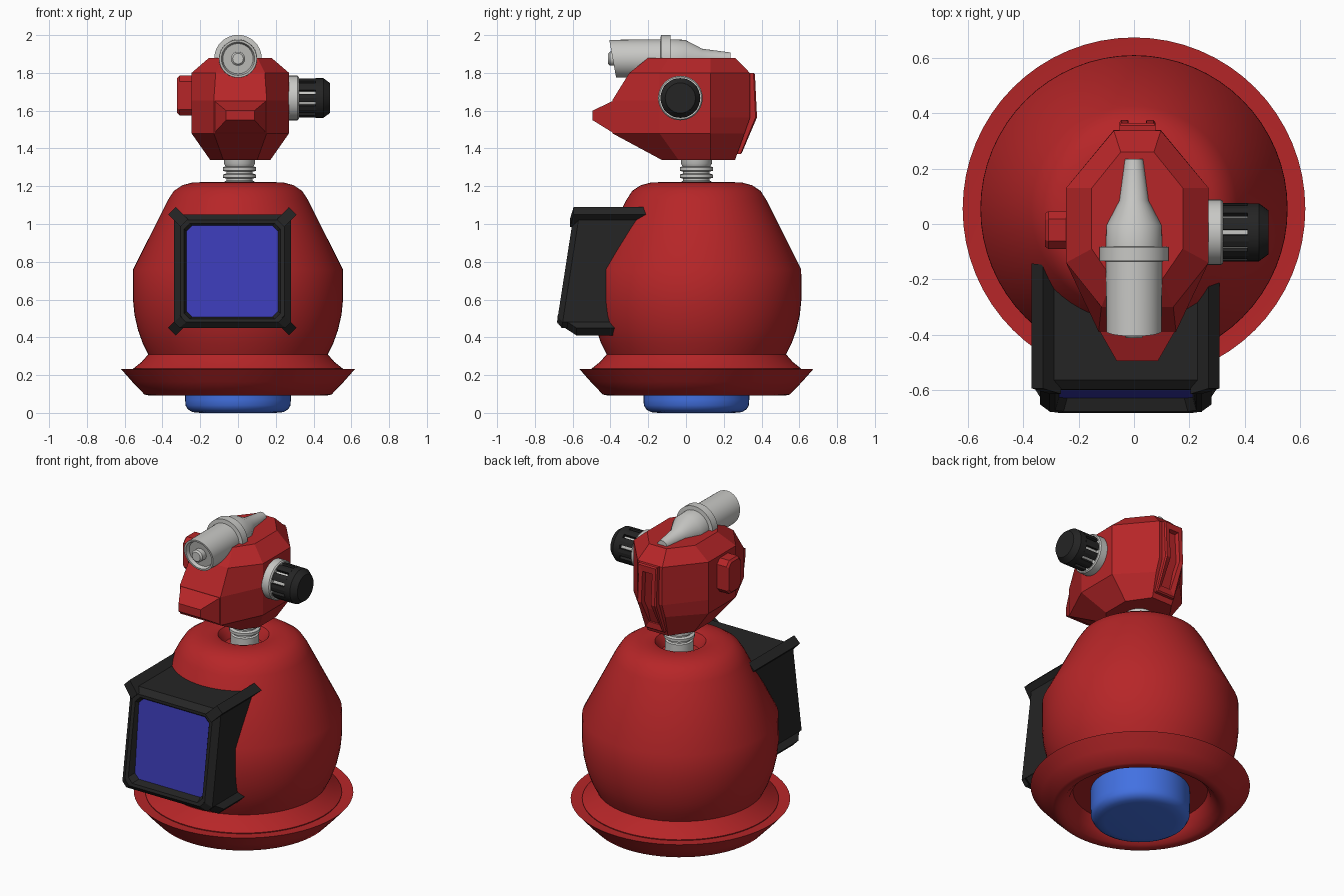
import bpy, bmesh, math
from mathutils import Vector

if "Cube" in bpy.data.objects:
    bpy.data.objects.remove(bpy.data.objects["Cube"])


def material(name, rgb):
    m = bpy.data.materials.new(name)
    m.diffuse_color = (*rgb, 1)
    m.use_nodes = True
    m.node_tree.nodes["Principled BSDF"].inputs["Base Color"].default_value = m.diffuse_color
    return m


RED = material("red paint", (0.47, 0.019, 0.021))
BLACK = material("black plastic", (0.018, 0.018, 0.018))
GREY = material("light grey metal", (0.58, 0.58, 0.56))
SCREEN = material("screen blue", (0.045, 0.045, 0.48))
BLUE = material("bright blue", (0.055, 0.165, 0.76))


def loft(name, rings, mats, smooth=None, end_mat=0):
    """Skin a list of equal-length rings and cap both ends."""
    bm = bmesh.new()
    vs = [[bm.verts.new(p) for p in ring] for ring in rings]
    n = len(rings[0])
    for a, b in zip(vs, vs[1:]):
        for i in range(n):
            j = (i + 1) % n
            bm.faces.new((a[i], a[j], b[j], b[i]))
    bm.faces.new(vs[0])
    bm.faces.new(vs[-1]).material_index = end_mat
    bmesh.ops.recalc_face_normals(bm, faces=bm.faces)
    me = bpy.data.meshes.new(name)
    bm.to_mesh(me)
    bm.free()
    ob = bpy.data.objects.new(name, me)
    bpy.context.collection.objects.link(ob)
    for m in mats:
        me.materials.append(m)
    if smooth:
        bpy.ops.object.select_all(action='DESELECT')
        ob.select_set(True)
        bpy.context.view_layer.objects.active = ob
        bpy.ops.object.shade_smooth_by_angle(angle=math.radians(smooth))
    return ob


def lathe(name, profile, center, mat, axis='Z', n=48, smooth=35):
    """Revolve (radius, distance) points around an axis through center."""
    c = Vector(center)
    rings = []
    for r, h in profile:
        ring = []
        for i in range(n):
            a = math.tau * i / n
            u, v = r * math.cos(a), r * math.sin(a)
            p = {'X': (h, u, v), 'Y': (u, h, v), 'Z': (u, v, h)}[axis]
            ring.append(c + Vector(p))
        rings.append(ring)
    return loft(name, rings, [mat], smooth)


# Body, skirt, base and neck share one vertical axis
AXIS = (0, 0.055, 0)
lathe("body", [(0.11, 1.15), (0.125, 1.185), (0.145, 1.215), (0.17, 1.222), (0.24, 1.22),
               (0.295, 1.205), (0.34, 1.175), (0.372, 1.125), (0.555, 0.76), (0.556, 0.6),
               (0.548, 0.52), (0.53, 0.44), (0.505, 0.37), (0.475, 0.31), (0.51, 0.27),
               (0.555, 0.234), (0.55, 0.21)], AXIS, RED, n=64)
lathe("skirt", [(0.555, 0.228), (0.62, 0.233), (0.56, 0.165), (0.495, 0.097), (0.47, 0.092),
                (0.44, 0.1), (0.40, 0.14), (0.38, 0.2)], AXIS, RED, n=64, smooth=50)
lathe("base_drum", [(0.2, 0), (0.24, 0.004), (0.265, 0.018), (0.278, 0.04), (0.28, 0.07),
                    (0.28, 0.21)], AXIS, BLUE)
lathe("neck", [(0.08, 1.14), (0.08, 1.225), (0.07, 1.23), (0.07, 1.24), (0.088, 1.245),
               (0.088, 1.262), (0.07, 1.267), (0.07, 1.277), (0.088, 1.282), (0.088, 1.3),
               (0.074, 1.305), (0.082, 1.32), (0.082, 1.36)], (0.008, 0.055, 0), GREY, n=32)

# Faceted head: eight-sided rings (z, front x, front y, side x, side y front/back, back x, back y)
HX = 0.012


def head_ring(z, xf, yf, xs, y0, y1, xb, yb):
    half = [(xf, yf), (xs, y0), (xs, y1), (xb, yb)]
    return [(HX + x, y, z) for x, y in half] + [(HX - x, y, z) for x, y in reversed(half)]


loft("head", [head_ring(*r) for r in (
    (1.34, 0.09, -0.13, 0.16, -0.04, 0.13, 0.07, 0.26),
    (1.48, 0.14, -0.39, 0.258, -0.14, 0.13, 0.085, 0.31),
    (1.565, 0.14, -0.39, 0.258, -0.14, 0.13, 0.085, 0.34),
    (1.655, 0.14, -0.39, 0.258, -0.14, 0.13, 0.085, 0.34),
    (1.80, 0.13, -0.3, 0.258, -0.14, 0.13, 0.085, 0.338),
    (1.88, 0.09, -0.2, 0.165, -0.09, 0.13, 0.06, 0.26))], [RED])


def snout_ring(y, x, xt, z0, z1):
    return [(HX - x, y, z0), (HX + x, y, z0), (HX + xt, y, z1), (HX - xt, y, z1)]


loft("snout", [snout_ring(-0.36, 0.135, 0.135, 1.485, 1.652),
               snout_ring(-0.39, 0.135, 0.135, 1.485, 1.65),
               snout_ring(-0.495, 0.075, 0.075, 1.55, 1.6)], [RED])

# Slotted strip on the back of the head
strip = [(1.80, 0.30, 0.365), (1.565, 0.30, 0.376), (1.37, 0.23, 0.296)]


def strip_outline(w, trim, depth, back=False):
    pts = [(z + t, yi if back else yo - depth)
           for (z, yi, yo), t in zip(strip, (-trim, 0, trim))]
    return ([(HX - w, y, z) for z, y in pts] + [(HX + w, y, z) for z, y in reversed(pts)])


loft("head_back_strip", [strip_outline(0.065, 0, 0, True), strip_outline(0.065, 0, 0.008),
                         strip_outline(0.058, 0.007, 0), strip_outline(0.033, 0.045, 0),
                         strip_outline(0.028, 0.05, 0.025)], [RED])


# Ear block on the left
def ear_ring(x, s):
    oct_pts = [(0.068, 0.075), (0.04, 0.105), (-0.04, 0.105), (-0.068, 0.075)]
    pts = oct_pts + [(-a, -b) for a, b in oct_pts]
    return [(x, -0.022 + a * s, 1.68 + b * s) for a, b in pts]


loft("left_ear", [ear_ring(-0.2, 1), ear_ring(-0.31, 1), ear_ring(-0.322, 0.88)], [RED])

# Ribbed knob on the right
KNOB = (0, -0.03, 1.667)
lathe("knob_collar", [(0.118, 0.22), (0.118, 0.315), (0.112, 0.322)], KNOB, GREY, 'X', 40)
lathe("knob_core", [(0.086, 0.3), (0.086, 0.43)], KNOB, GREY, 'X', 32)
lathe("knob_cap", [(0.105, 0.41), (0.105, 0.452), (0.08, 0.486)], KNOB, BLACK, 'X', 32)
RIBS = 10
for k in range(RIBS):
    mid = math.tau * k / RIBS
    w = 0.68 * math.pi / RIBS
    sector = [(0.075, -w), (0.105, -w), (0.106, 0), (0.105, w), (0.075, w)]
    loft(f"knob_rib_{k + 1}", [[(x, KNOB[1] + r * math.cos(mid + a), KNOB[2] + r * math.sin(mid + a))
                                for r, a in sector] for x in (0.318, 0.415)], [BLACK])

# Lamp tube on top, with a slightly slanted mouth
tube = lathe("top_tube", [(0.028, -0.412), (0.037, -0.402), (0.037, -0.365), (0.08, -0.365),
                          (0.088, -0.388), (0.1, -0.388), (0.102, -0.135), (0.126, -0.133),
                          (0.126, -0.083), (0.102, -0.081), (0.1, -0.005), (0.053, 0.085),
                          (0.033, 0.235)], (0, 0, 1.875), GREY, 'Y', 40)
for v in tube.data.vertices:
    if -0.4 < v.co.y < -0.3:
        v.co.y -= 0.18 * (v.co.z - 1.875)

# Screen housing: chamfered rectangles lofted from inside the body to the tilted face
CX, CZ = -0.03, 0.75


def face_y(z):
    return -0.68 + (z - 0.5) * 0.155


def glass_y(z):
    return -0.63 + (z - 0.51) * 0.094


def back_y(x):
    return -0.18 - 0.1 * x


def frame_ring(w, h, c, depth):
    q = [(w, h - c), (w - c, h), (c - w, h), (-w, h - c)]
    q += [(-a, -b) for a, b in q]
    return [(CX + a, depth(CX + a, CZ + b), CZ + b) for a, b in q]


loft("screen_housing", [
    frame_ring(0.31, 0.3, 0.03, lambda x, z: back_y(x)),
    frame_ring(0.31, 0.3, 0.03, lambda x, z: face_y(z) + 0.03),
    frame_ring(0.275, 0.27, 0.03, lambda x, z: face_y(z)),
    frame_ring(0.255, 0.253, 0.03, lambda x, z: face_y(z) + 0.002),
    frame_ring(0.242, 0.242, 0.03, lambda x, z: glass_y(z))],
    [BLACK, SCREEN], end_mat=1)

# Diagonal corner rails of the housing
for sx, side in ((-1, "left"), (1, "right")):
    for sz, level in ((-1, "lower"), (1, "upper")):
        inner, outer = (-0.615, -0.595) if sz > 0 else (-0.68, -0.58)
        section = [(0.275, 0.235, inner), (0.34, 0.3, outer),
                   (0.3, 0.34, outer), (0.235, 0.275, inner)]
        pts = [(CX + sx * a, y, CZ + sz * b) for a, b, y in section]
        back = [(x, back_y(x) if sz > 0 else -0.3, z) for x, y, z in pts]
        loft(f"{level}_{side}_rail", [back, pts], [BLACK])
